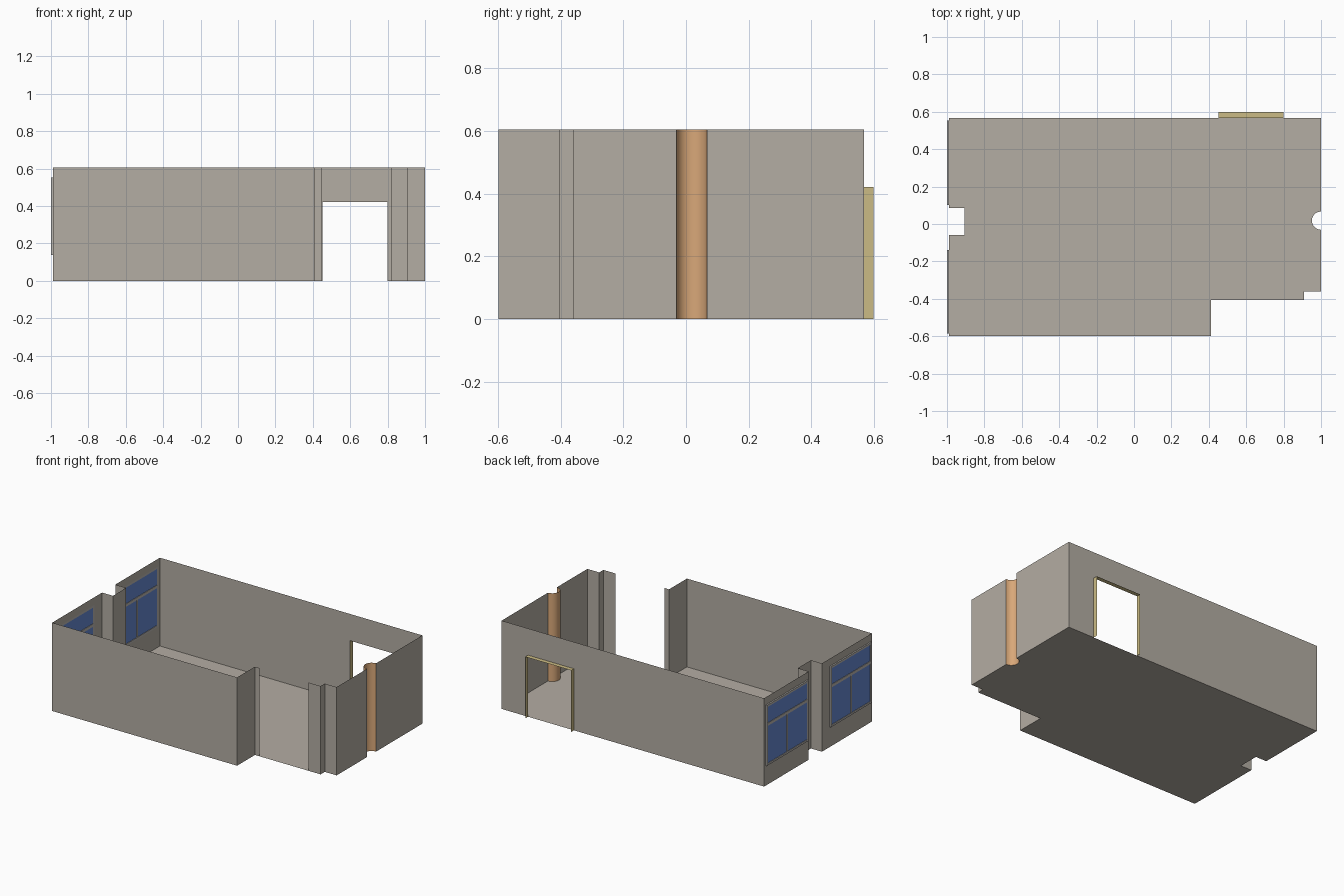
import bpy, bmesh, math

if "Cube" in bpy.data.objects:
    bpy.data.objects.remove(bpy.data.objects["Cube"])

H = 0.605            # wall height
XL, YB = -0.99, 0.568  # left wall and back wall planes


def material(name, rgb):
    m = bpy.data.materials.new(name)
    m.diffuse_color = (*rgb, 1)
    m.use_nodes = True
    m.node_tree.nodes["Principled BSDF"].inputs["Base Color"].default_value = m.diffuse_color
    return m


PLASTER = material("plaster", (0.456, 0.418, 0.367))
WOOD = material("column_wood", (0.69, 0.39, 0.19))
TRIM = material("door_trim", (0.60, 0.50, 0.235))
GLASS = material("blue_glass", (0.13, 0.245, 0.63))
FRAME = material("window_frame", (0.48, 0.46, 0.43))


def finish(name, bm, mat):
    bmesh.ops.remove_doubles(bm, verts=bm.verts, dist=1e-5)
    me = bpy.data.meshes.new(name)
    bm.to_mesh(me)
    bm.free()
    me.materials.append(mat)
    ob = bpy.data.objects.new(name, me)
    bpy.context.collection.objects.link(ob)
    return ob


def panel(bm, a, b, hole=None):
    """Upright sheet from a to b; hole = (t0, t1, z0, z1) with t along a-b."""
    t0, t1, z0, z1 = hole or (0, 1, H, H)
    ts, zs = sorted({0, t0, t1, 1}), sorted({0, z0, z1, H})
    if not hole:
        ts, zs = [0, 1], [0, H]
    for s, e in zip(ts, ts[1:]):
        for lo, hi in zip(zs, zs[1:]):
            if hole and s == t0 and lo == z0:
                continue
            bm.faces.new([bm.verts.new((a[0] + (b[0] - a[0]) * t,
                                        a[1] + (b[1] - a[1]) * t, z))
                          for t, z in ((s, lo), (e, lo), (e, hi), (s, hi))])


def box(bm, x0, x1, y0, y1, z0, z1):
    vs = bmesh.ops.create_cube(bm, size=1)["verts"]
    for v in vs:
        v.co = (x0 if v.co.x < 0 else x1, y0 if v.co.y < 0 else y1,
                z0 if v.co.z < 0 else z1)


# Half-round recess in the right wall
CY, R, N = 0.018, 0.049, 10
arc = [(1 - R * math.sin(math.pi * i / N), CY - R * math.cos(math.pi * i / N))
       for i in range(N + 1)]

# Room outline, counter-clockwise from the front left corner
front = [(XL, -0.598), (0.412, -0.598), (0.412, -0.405), (0.447, -0.405)]
right = [(0.818, -0.405), (0.91, -0.405), (0.91, -0.36), (1, -0.36), arc[0]]
back = [arc[-1], (1, YB), (XL, YB)]
left = [(XL, YB), (XL, 0.085), (-0.907, 0.085), (-0.907, -0.058),
        (XL, -0.058), front[0]]

# Floor
bm = bmesh.new()
outline = front + right + arc[1:] + back[1:] + left[1:-1]
bm.faces.new([bm.verts.new((x, y, 0)) for x, y in outline])
finish("floor", bm, PLASTER)

# Walls, with the door and window openings left out
DOOR = (0.452, 0.80, 0, 0.422)
WINDOWS = [(0.102, 0.553), (-0.585, -0.14)]
WZ = (0.138, 0.553)
bm = bmesh.new()
for run in (front, right, back, left):
    for a, b in zip(run, run[1:]):
        hole = None
        if a[1] == b[1] == YB:
            hole = ((1 - DOOR[1]) / (1 - XL), (1 - DOOR[0]) / (1 - XL), 0, DOOR[3])
        elif a[0] == b[0] == XL:
            y0, y1 = WINDOWS[0] if a[1] > 0 else WINDOWS[1]
            span = a[1] - b[1]
            hole = ((a[1] - y1) / span, (a[1] - y0) / span, *WZ)
        panel(bm, a, b, hole)
finish("walls", bm, PLASTER)

# Round column
bm = bmesh.new()
for a, b in zip(arc, arc[1:]):
    panel(bm, a, b)
column = finish("column", bm, WOOD)
for p in column.data.polygons:
    p.use_smooth = True

# Door lining: thin sheet around the opening, standing out behind the wall
bm = bmesh.new()
path = [(DOOR[0], 0), (DOOR[0], DOOR[3]), (DOOR[1], DOOR[3]), (DOOR[1], 0)]
for (xa, za), (xb, zb) in zip(path, path[1:]):
    bm.faces.new([bm.verts.new(c) for c in
                  ((xa, YB, za), (xb, YB, zb), (xb, 0.598, zb), (xa, 0.598, za))])
finish("door_lining", bm, TRIM)

# Windows: outer frame, transom bar, centre mullion and glass
for side, (y0, y1) in zip(("back", "front"), WINDOWS):
    z0, z1 = WZ
    w, bar, mid = 0.014, z1 - 0.135, (y0 + y1) / 2
    bm = bmesh.new()
    for ya, yb, za, zb in ((y0, y0 + w, z0, z1), (y1 - w, y1, z0, z1),
                           (y0 + w, y1 - w, z0, z0 + w), (y0 + w, y1 - w, z1 - w, z1),
                           (y0 + w, y1 - w, bar - 0.01, bar + 0.01),
                           (mid - 0.006, mid + 0.006, z0 + w, bar - 0.01)):
        box(bm, -1, XL, ya, yb, za, zb)
    finish(side + "_window_frame", bm, FRAME)
    bm = bmesh.new()
    box(bm, -0.997, -0.993, y0 + w, y1 - w, z0 + w, z1 - w)
    finish(side + "_window_glass", bm, GLASS)
